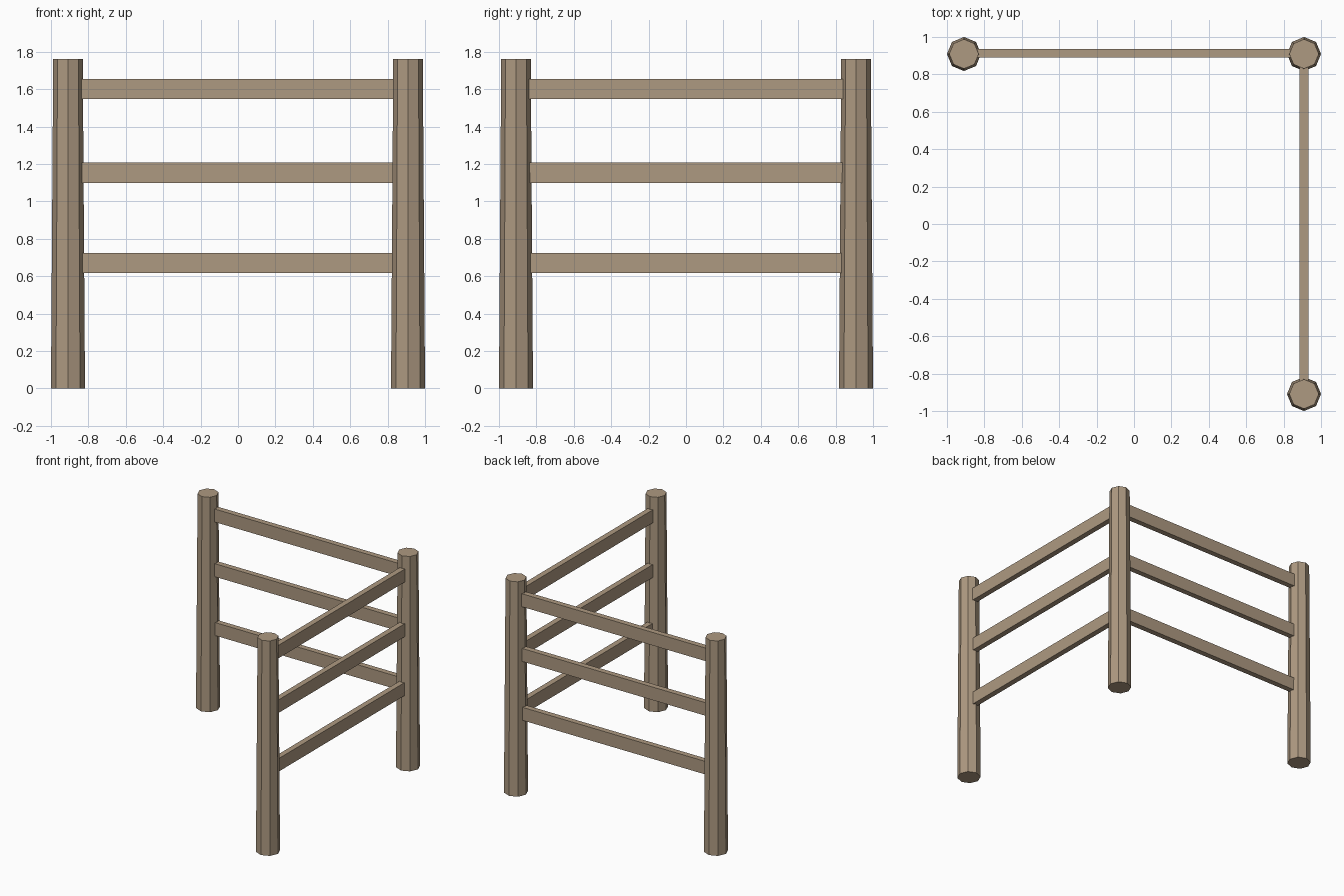
import bpy

if "Cube" in bpy.data.objects:
    bpy.data.objects.remove(bpy.data.objects["Cube"])

wood = bpy.data.materials.new("weathered_wood")
wood.diffuse_color = (0.42, 0.32, 0.22, 1)
wood.use_nodes = True
wood.node_tree.nodes["Principled BSDF"].inputs["Base Color"].default_value = wood.diffuse_color

C = 0.909       # post centre offset
HEIGHT = 1.76


def finish(name):
    obj = bpy.context.object
    obj.name = name
    obj.data.materials.append(wood)
    return obj


def post(name, x, y):
    # tapered eight-sided post with corners on the axes
    bpy.ops.mesh.primitive_cone_add(vertices=8, radius1=0.091, radius2=0.079,
                                    depth=HEIGHT, location=(x, y, HEIGHT / 2))
    finish(name)


def rail(name, loc, size):
    bpy.ops.mesh.primitive_cube_add(size=1, location=loc)
    finish(name).scale = size


# Posts
post("left_post", -C, C)
post("corner_post", C, C)
post("front_post", C, -C)

# Three rails on each of the two sides, ends let into the posts
LENGTH, THICK, TALL = 1.70, 0.046, 0.107
for level, z in (("lower", 0.67), ("middle", 1.153), ("upper", 1.602)):
    rail(f"{level}_back_rail", (0, C + 0.003, z), (LENGTH, THICK, TALL))
    rail(f"{level}_side_rail", (C, 0, z), (THICK, LENGTH, TALL))
